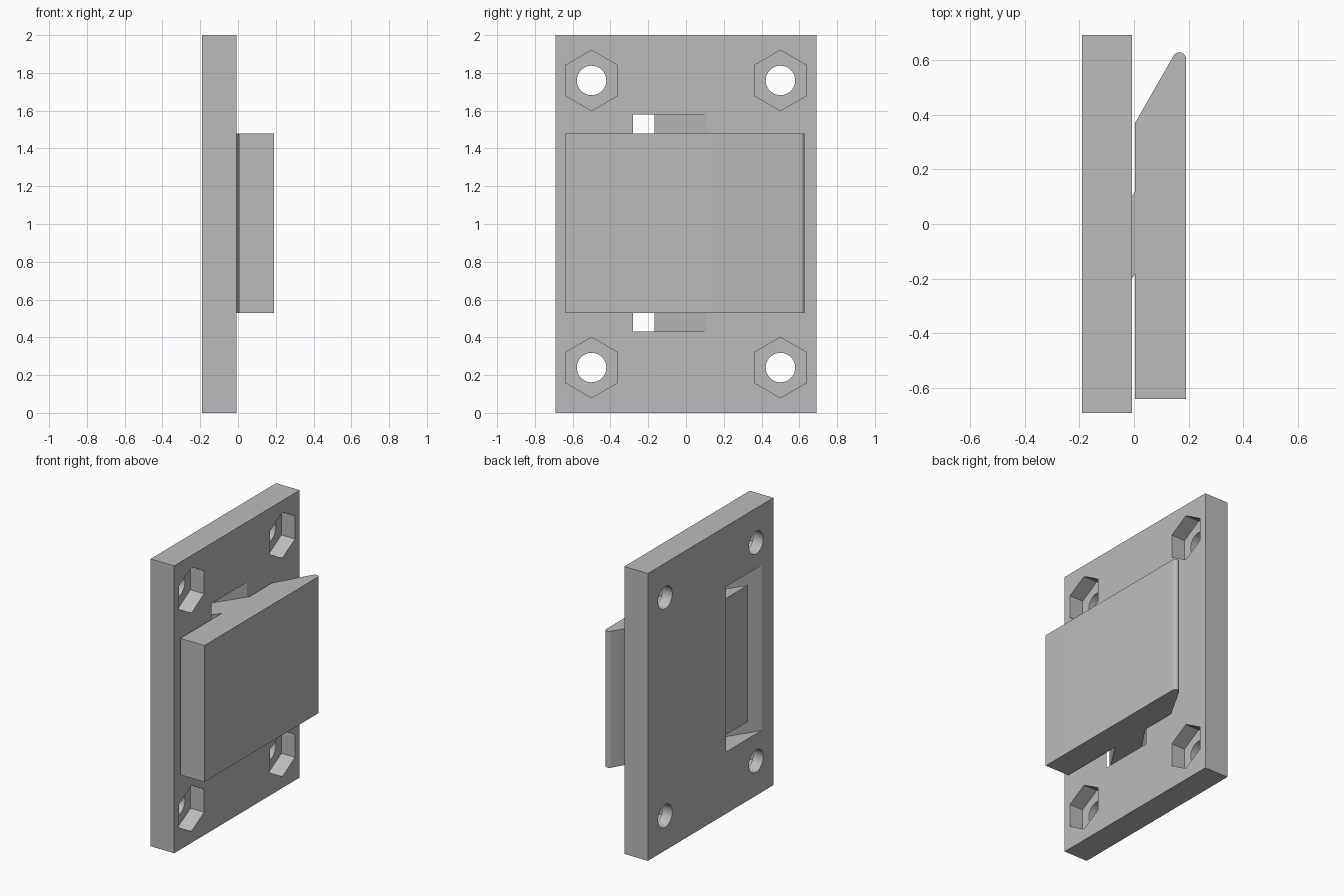
import bpy, bmesh
from math import sin, cos, pi, radians
from mathutils import Vector

cube = bpy.data.objects.get("Cube")
if cube:
    bpy.data.objects.remove(cube, do_unlink=True)

grey = bpy.data.materials.new("light grey")
grey.use_nodes = True
COLOUR = (0.5, 0.5, 0.5, 1)
grey.diffuse_color = COLOUR
grey.node_tree.nodes["Principled BSDF"].inputs["Base Color"].default_value = COLOUR


def prism(name, points, direction):
    """Extrude a closed outline of 3D points into a solid."""
    bm = bmesh.new()
    face = bm.faces.new([bm.verts.new(p) for p in points])
    out = bmesh.ops.extrude_face_region(bm, geom=[face], use_keep_orig=True)
    moved = [v for v in out["geom"] if isinstance(v, bmesh.types.BMVert)]
    bmesh.ops.translate(bm, verts=moved, vec=Vector(direction))
    bmesh.ops.recalc_face_normals(bm, faces=bm.faces)
    mesh = bpy.data.meshes.new(name)
    bm.to_mesh(mesh)
    bm.free()
    mesh.materials.append(grey)
    obj = bpy.data.objects.new(name, mesh)
    bpy.context.collection.objects.link(obj)
    return obj


def upright(name, outline, z0, z1):
    """Prism standing along z from an (x, y) outline."""
    return prism(name, [(x, y, z0) for x, y in outline], (0, 0, z1 - z0))


def bore(name, y, z, radius, sides, x0, x1):
    """Polygonal bore along x with a corner pointing up."""
    ring = [2 * pi * i / sides for i in range(sides)]
    return prism(name, [(x0, y + radius * sin(a), z + radius * cos(a)) for a in ring],
                 (x1 - x0, 0, 0))


def activate(obj):
    bpy.ops.object.select_all(action='DESELECT')
    obj.select_set(True)
    bpy.context.view_layer.objects.active = obj


def combine(obj, other, operation):
    other.hide_render = True
    activate(obj)
    mod = obj.modifiers.new(operation.lower(), 'BOOLEAN')
    mod.operation = operation
    mod.solver = 'EXACT'
    mod.object = other
    bpy.ops.object.modifier_apply(modifier=mod.name)
    bpy.data.objects.remove(other, do_unlink=True)


BACK, FACE = -0.19, -0.008
SLOPE = 1.52


def slanted(x0, x1, y0, y1):
    """Parallelogram whose y range is y0..y1 at the plate face."""
    s0, s1 = (x0 - FACE) * SLOPE, (x1 - FACE) * SLOPE
    return [(x0, y0 + s0), (x1, y0 + s1), (x1, y1 + s1), (x0, y1 + s0)]


# Mounting plate with a slanted slot
plate = upright("mounting_plate",
                [(BACK, -0.69), (FACE, -0.69), (FACE, 0.69), (BACK, 0.69)], 0, 2)
combine(plate, upright("slot_cutter", slanted(BACK - 0.1, FACE + 0.1, -0.28, 0.11),
                       0.43, 1.58), 'DIFFERENCE')

# Bolt holes with hexagonal nut recesses
for y in (-0.5, 0.5):
    for z in (0.24, 1.76):
        combine(plate, bore("hole_cutter", y, z, 0.078, 48, -0.3, 0.1), 'DIFFERENCE')
        combine(plate, bore("nut_cutter", y, z, 0.16, 6, FACE - 0.105, 0.1), 'DIFFERENCE')

# Sliding latch body with a rounded wedge tip
TIP_X, TIP_Y, TIP_R = 0.166, 0.604, 0.024
tip = [(TIP_X + TIP_R * cos(radians(a)), TIP_Y + TIP_R * sin(radians(a)))
       for a in range(0, 151, 15)]
latch = upright("latch", [(0.004, -0.64), (0.19, -0.64)] + tip + [(0.004, 0.37)],
                0.53, 1.48)

# Slanted tongue that reaches into the slot
combine(latch, upright("tongue", slanted(-0.167, 0.05, -0.2, 0.1), 0.53, 1.48), 'UNION')

for obj in (plate, latch):
    activate(obj)
    bpy.ops.object.shade_smooth_by_angle(angle=radians(30))
